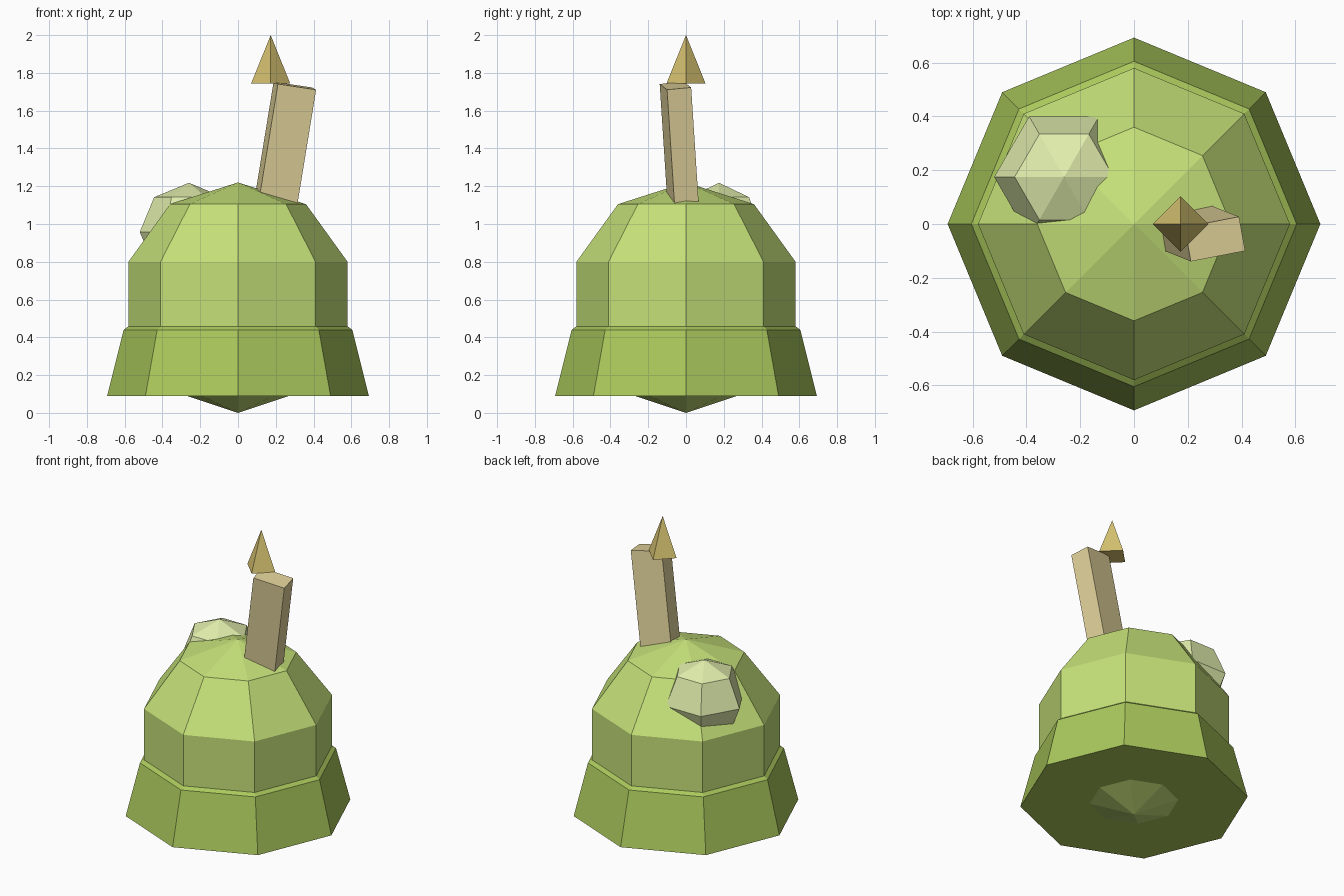
import bpy
from math import cos, sin, pi
from mathutils import Vector

if "Cube" in bpy.data.objects:
    bpy.data.objects.remove(bpy.data.objects["Cube"])


def material(name, rgb):
    m = bpy.data.materials.new(name)
    m.diffuse_color = (*[c ** 2.2 for c in rgb], 1)
    m.use_nodes = True
    m.node_tree.nodes["Principled BSDF"].inputs["Base Color"].default_value = m.diffuse_color
    return m


def add_mesh(name, verts, faces, mat):
    me = bpy.data.meshes.new(name)
    me.from_pydata(verts, [], faces)
    me.materials.append(mat)
    ob = bpy.data.objects.new(name, me)
    bpy.context.collection.objects.link(ob)
    return ob


def lathe(name, profile, sides, mat, centre=(0, 0, 0)):
    """Turn (radius, z) points, bottom to top, into a closed faceted solid."""
    verts, rings, faces = [], [], []
    for r, z in profile:
        n = 1 if r == 0 else sides
        rings.append([len(verts) + i % n for i in range(sides)])
        verts += [(r * cos(2 * pi * i / sides), r * sin(2 * pi * i / sides), z)
                  for i in range(n)]
    for a, b in zip(rings, rings[1:]):
        for i in range(sides):
            j = (i + 1) % sides
            faces.append(tuple(dict.fromkeys((a[i], a[j], b[j], b[i]))))
    if profile[0][0]:
        faces.append(tuple(reversed(rings[0])))
    if profile[-1][0]:
        faces.append(tuple(rings[-1]))
    ob = add_mesh(name, verts, faces, mat)
    ob.location = centre
    return ob


green = material("body_green", (0.77, 0.88, 0.47))
skirt_green = material("skirt_green", (0.66, 0.78, 0.36))
pale = material("knob_pale", (0.88, 0.93, 0.67))
tan = material("post_tan", (0.88, 0.82, 0.60))
gold = material("spike_gold", (0.84, 0.76, 0.44))

# Domed body with pointed ends
lathe("body", [(0, 0), (0.36, 0.12), (0.58, 0.42), (0.58, 0.80),
               (0.36, 1.105), (0, 1.22)], 8, green)

# Flared skirt with a chamfered top edge
lathe("skirt", [(0.693, 0.09), (0.605, 0.44), (0.575, 0.462)], 8, skirt_green)

# Faceted ball sunk into the dome
R = 0.26
ball = [(0, -R), (R * sin(pi / 4), -R * cos(pi / 4)), (R, 0),
        (R * sin(pi / 4), R * cos(pi / 4)), (0, R)]
lathe("knob", ball, 6, pale, (-0.26, 0.175, 0.958))

# Leaning rectangular post
up = Vector((0.163, -0.065, 1)).normalized()
side = Vector((0.2, 0.036, 0))
side = (side - up * side.dot(up)).normalized()
back = up.cross(side)
top = Vector((0.301, -0.056, 1.732))
corners = [(-1, -1), (1, -1), (1, 1), (-1, 1)]
verts = [top - up * d + side * sx * 0.104 + back * sy * 0.065
         for d in (0.75, 0) for sx, sy in corners]
add_mesh("post", verts, [(3, 2, 1, 0), (4, 5, 6, 7)] +
         [(i, (i + 1) % 4, (i + 1) % 4 + 4, i + 4) for i in range(4)], tan)

# Four-sided spike floating beside the post top
lathe("spike", [(0.103, 1.745), (0, 2.0)], 4, gold, (0.173, 0, 0))
